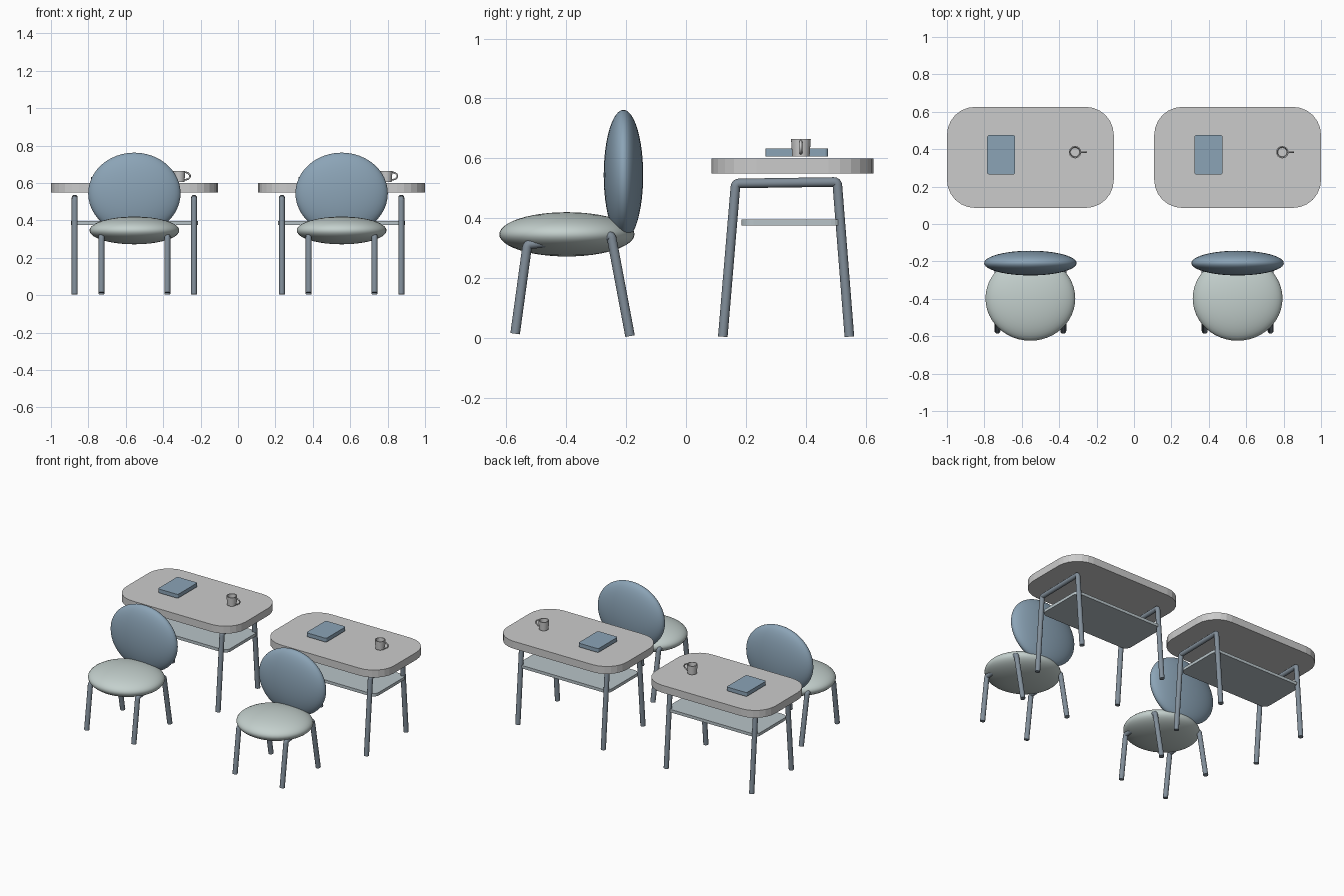
import bpy, bmesh
from math import sin, cos, pi, radians
from mathutils import Vector

if "Cube" in bpy.data.objects:
    bpy.data.objects.remove(bpy.data.objects["Cube"])


def material(name, rgb):
    m = bpy.data.materials.new(name)
    m.diffuse_color = (*rgb, 1)
    m.use_nodes = True
    m.node_tree.nodes["Principled BSDF"].inputs["Base Color"].default_value = m.diffuse_color
    return m


BLUE = material("blue", (0.26, 0.37, 0.47))
PALE = material("pale_green", (0.55, 0.63, 0.61))
STEEL = material("steel", (0.22, 0.27, 0.32))
SHELF = material("shelf_grey", (0.48, 0.55, 0.58))


def finish(bm, name, mat=None, smooth=None):
    bmesh.ops.recalc_face_normals(bm, faces=bm.faces)
    me = bpy.data.meshes.new(name)
    bm.to_mesh(me)
    bm.free()
    ob = bpy.data.objects.new(name, me)
    bpy.context.collection.objects.link(ob)
    if mat:
        me.materials.append(mat)
    if smooth:
        bpy.ops.object.select_all(action='DESELECT')
        ob.select_set(True)
        bpy.context.view_layer.objects.active = ob
        bpy.ops.object.shade_smooth_by_angle(angle=radians(smooth))
    return ob


def slab(name, centre, size, z0, z1, r, seg=6, mat=None):
    """Flat plate with rounded corners."""
    bm = bmesh.new()
    verts = []
    for k, (sx, sy) in enumerate([(1, 1), (-1, 1), (-1, -1), (1, -1)]):
        for i in range(seg + 1):
            a = (k + i / seg) * pi / 2
            verts.append(bm.verts.new((centre[0] + sx * (size[0] / 2 - r) + r * cos(a),
                                       centre[1] + sy * (size[1] / 2 - r) + r * sin(a), z0)))
    f = bm.faces.new(verts)
    ext = bmesh.ops.extrude_face_region(bm, geom=[f], use_keep_orig=True)
    bmesh.ops.translate(bm, vec=(0, 0, z1 - z0),
                        verts=[v for v in ext["geom"] if isinstance(v, bmesh.types.BMVert)])
    return finish(bm, name, mat)


def cushion(name, centre, radii, mat):
    """Squashed ball, pole axis along z."""
    bm = bmesh.new()
    bmesh.ops.create_uvsphere(bm, u_segments=48, v_segments=24, radius=1)
    bmesh.ops.scale(bm, vec=radii, verts=bm.verts)
    bmesh.ops.translate(bm, vec=centre, verts=bm.verts)
    return finish(bm, name, mat, 60)


def tube(name, points, radius, mat=None, fillet=0.0):
    """Round bar through points, with rounded bends."""
    pts = [Vector(p) for p in points]
    path = [pts[0]]
    for a, b, c in zip(pts, pts[1:], pts[2:]):
        if fillet:
            p, q = b + (a - b).normalized() * fillet, b + (c - b).normalized() * fillet
            path += [p.lerp(b, t).lerp(b.lerp(q, t), t) for t in (0, .25, .5, .75, 1)]
        else:
            path.append(b)
    path.append(pts[-1])
    cu = bpy.data.curves.new(name, 'CURVE')
    cu.dimensions = '3D'
    cu.bevel_depth = radius
    cu.bevel_resolution = 4
    cu.use_fill_caps = True
    sp = cu.splines.new('POLY')
    sp.points.add(len(path) - 1)
    for s, p in zip(sp.points, path):
        s.co = (*p, 1)
    ob = bpy.data.objects.new(name, cu)
    bpy.context.collection.objects.link(ob)
    if mat:
        cu.materials.append(mat)
    bpy.ops.object.select_all(action='DESELECT')
    ob.select_set(True)
    bpy.context.view_layer.objects.active = ob
    bpy.ops.object.convert(target='MESH')
    bpy.ops.object.shade_smooth_by_angle(angle=radians(50))
    return bpy.context.object


def lathe(name, centre, profile, steps=24):
    bm = bmesh.new()
    vs = [bm.verts.new((centre[0] + r, centre[1], z)) for r, z in profile]
    es = [bm.edges.new(p) for p in zip(vs, vs[1:])]
    bmesh.ops.spin(bm, geom=vs + es, cent=(*centre, 0), axis=(0, 0, 1),
                   angle=2 * pi, steps=steps)
    bmesh.ops.remove_doubles(bm, verts=bm.verts, dist=1e-5)
    return finish(bm, name, None, 40)


# two identical desk and chair sets
for cx in (-0.554, 0.554):
    # table
    slab("table_top", (cx, 0.356), (0.892, 0.54), 0.55, 0.60, 0.15)
    slab("table_shelf", (cx, 0.355), (0.68, 0.34), 0.376, 0.396, 0.04, 5, SHELF)
    for s in (-1, 1):
        x = cx + s * 0.319
        tube("table_leg_frame", [(x, 0.123, 0.004), (x, 0.166, 0.516),
                                 (x, 0.505, 0.521), (x, 0.546, 0.004)], 0.016, STEEL, 0.012)
        # chair legs, joined by a rail hidden in the seat
        x = cx + s * 0.176
        tube("chair_leg_frame", [(x, -0.571, 0.014), (x, -0.53, 0.312),
                                 (x, -0.25, 0.342), (x, -0.187, 0.006)], 0.016, STEEL, 0.012)

    # chair cushions
    cushion("seat", (cx, -0.398, 0.346), (0.24, 0.226, 0.074), PALE)
    cushion("backrest", (cx, -0.209, 0.544), (0.247, 0.066, 0.218), BLUE)

    # book
    slab("book", (cx - 0.156, 0.37), (0.15, 0.21), 0.606, 0.632, 0.01, 3, BLUE)

    # mug with handle
    mx, my = cx + 0.239, 0.384
    lathe("mug", (mx, my), [(0, 0.606), (0.029, 0.606), (0.033, 0.665),
                            (0.027, 0.665), (0.024, 0.614), (0, 0.614)])
    arc = [(mx + 0.03 + 0.029 * sin(i * pi / 10), my, 0.637 + 0.02 * cos(i * pi / 10))
           for i in range(11)]
    tube("mug_handle", arc, 0.0045)
